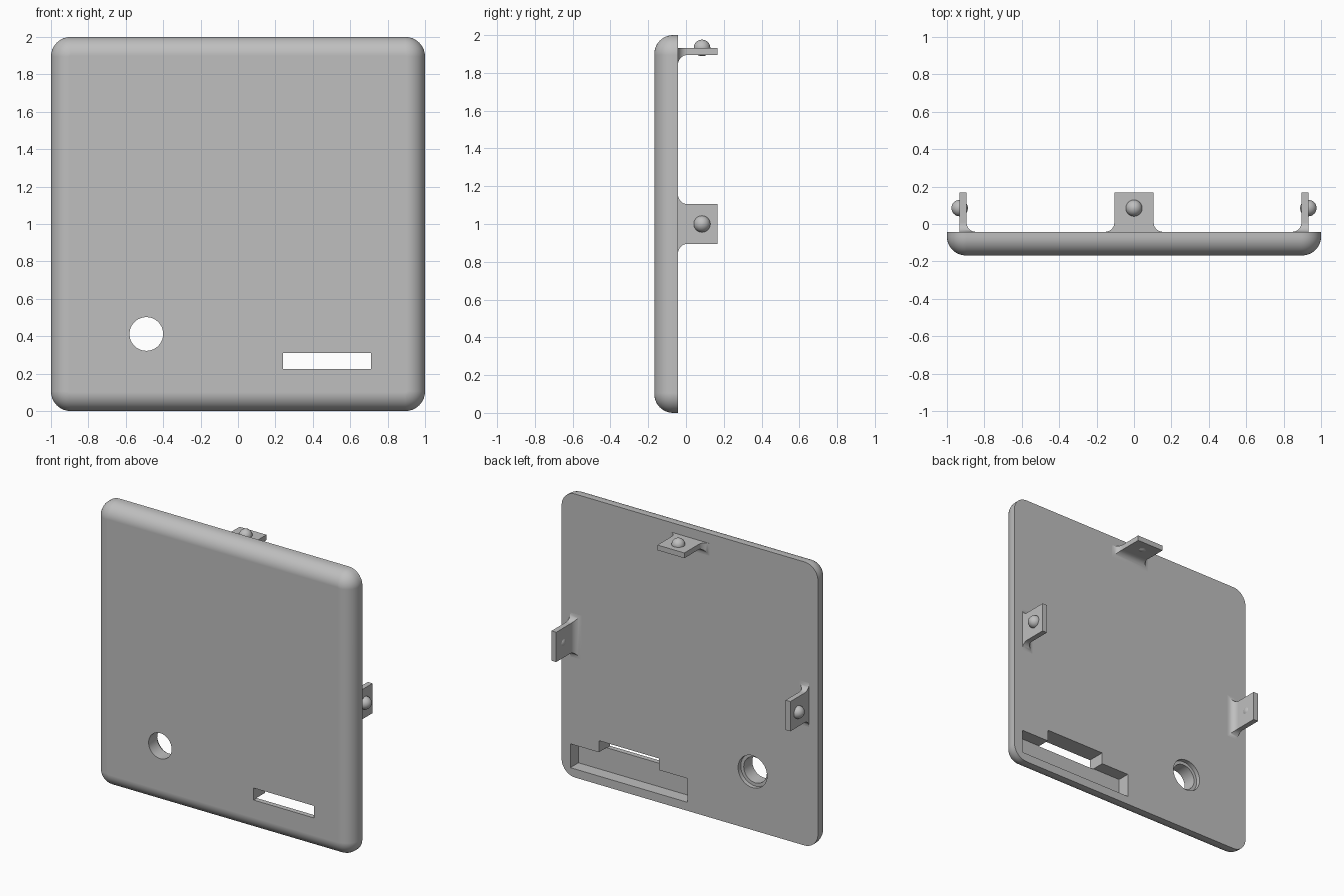
import bpy, bmesh, math
from mathutils import Matrix, Vector

if "Cube" in bpy.data.objects:
    bpy.data.objects.remove(bpy.data.objects["Cube"], do_unlink=True)

grey = bpy.data.materials.new("plain grey")
grey.use_nodes = True
COLOUR = (0.52, 0.52, 0.52, 1)
grey.diffuse_color = COLOUR
grey.node_tree.nodes["Principled BSDF"].inputs["Base Color"].default_value = COLOUR

FRONT, BACK, TIP = -0.168, -0.042, 0.168
MID = 1.0           # height of the plate centre
EDGE = 0.1          # front edge rounding
CORNER = 0.105      # outline corner radius


def make_object(name, bm):
    bmesh.ops.recalc_face_normals(bm, faces=bm.faces)
    mesh = bpy.data.meshes.new(name)
    bm.to_mesh(mesh)
    bm.free()
    mesh.materials.append(grey)
    ob = bpy.data.objects.new(name, mesh)
    bpy.context.collection.objects.link(ob)
    return ob


def loft(name, rings, matrix=Matrix()):
    """Skin a stack of closed rings and cap both ends."""
    bm = bmesh.new()
    rows = [[bm.verts.new(matrix @ Vector(p)) for p in ring] for ring in rings]
    for a, b in zip(rows, rows[1:]):
        for i in range(len(a)):
            j = (i + 1) % len(a)
            bm.faces.new((a[i], a[j], b[j], b[i]))
    bm.faces.new(rows[0])
    bm.faces.new(rows[-1])
    return make_object(name, bm)


def activate(ob):
    bpy.ops.object.select_all(action='DESELECT')
    ob.select_set(True)
    bpy.context.view_layer.objects.active = ob


def smooth(ob):
    activate(ob)
    bpy.ops.object.shade_smooth_by_angle(angle=math.radians(30))
    mod = ob.modifiers.new("even shading", 'WEIGHTED_NORMAL')
    mod.keep_sharp = True


def cut(ob, cutter):
    mod = ob.modifiers.new("cut", 'BOOLEAN')
    mod.operation = 'DIFFERENCE'
    mod.solver = 'EXACT'
    mod.object = cutter
    activate(ob)
    bpy.ops.object.modifier_apply(modifier=mod.name)
    bpy.data.objects.remove(cutter, do_unlink=True)


def box_cutter(x0, x1, y0, y1, z0, z1):
    return loft("box_cutter", [[(x0, y, z0), (x1, y, z0), (x1, y, z1), (x0, y, z1)]
                               for y in (y0, y1)])


def round_cutter(x, z, radius, y0, y1, n=48):
    turns = [2 * math.pi * i / n for i in range(n)]
    return loft("round_cutter", [[(x + radius * math.cos(t), y, z + radius * math.sin(t))
                                  for t in turns] for y in (y0, y1)])


def rounded_square(inset, y, n=10):
    r, c = CORNER - inset, 1 - CORNER
    ring = []
    for q in range(4):
        sx, sz = ((1, 1), (-1, 1), (-1, -1), (1, -1))[q]
        for i in range(n + 1):
            t = math.pi / 2 * (q + i / n)
            ring.append((sx * c + r * math.cos(t), y, MID + sz * c + r * math.sin(t)))
    return ring


# Cover plate with rounded front edge
STEPS = 10
rings = []
for i in range(STEPS + 1):
    t = math.pi / 2 * i / STEPS
    rings.append(rounded_square(EDGE * (1 - math.sin(t)), FRONT + EDGE * (1 - math.cos(t))))
rings.append(rounded_square(0, BACK))
plate = loft("cover_plate", rings)

# Back pocket, through slot, round hole and its counterbore
cut(plate, box_cutter(0.018, 0.932, BACK - 0.09, 0.1, 0.06, 0.228))
cut(plate, box_cutter(0.24, 0.71, -0.3, 0.1, 0.225, 0.31))
cut(plate, round_cutter(-0.49, 0.412, 0.09, -0.3, 0.1))
cut(plate, round_cutter(-0.49, 0.412, 0.113, BACK - 0.03, 0.1))
smooth(plate)

# Snap tabs with flared roots, each carrying a round bump
OUTER, THICK, HALF, FLARE = 0.932, 0.037, 0.105, 0.05


def tab_ring(y, flare):
    w, inner = HALF + flare, OUTER - THICK - flare
    return [(-w, y, inner), (w, y, inner), (w, y, OUTER), (-w, y, OUTER)]


for side, angle in (("top", 0), ("left", 90), ("right", -90)):
    place = Matrix.Translation((0, 0, MID)) @ Matrix.Rotation(math.radians(angle), 4, 'Y')
    rings = [tab_ring(BACK - 0.01, FLARE)]
    for i in range(9):
        t = math.pi / 2 * i / 8
        rings.append(tab_ring(BACK + FLARE * (1 - math.cos(t)), FLARE * (1 - math.sin(t))))
    rings.append(tab_ring(TIP, 0))
    smooth(loft(side + "_tab", rings, place))

    bm = bmesh.new()
    bmesh.ops.create_uvsphere(bm, u_segments=32, v_segments=16, radius=0.044,
                              matrix=place @ Matrix.Translation((0, 0.085, OUTER)))
    smooth(make_object(side + "_bump", bm))
